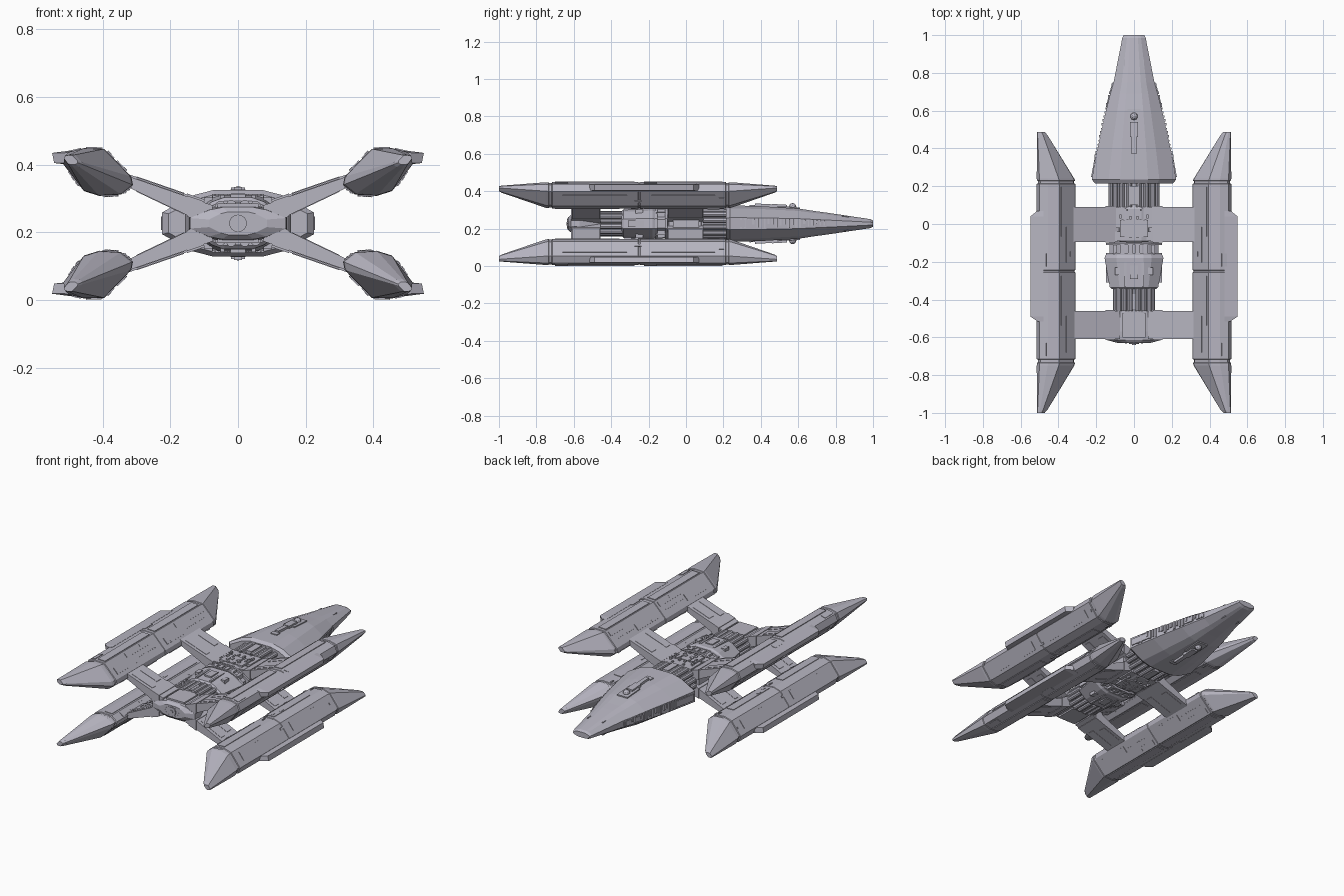
import bpy, bmesh, math, random
from mathutils import Vector

random.seed(4)
MID = 0.2265  # height of the symmetry plane; all parts are built around it

if "Cube" in bpy.data.objects:
    bpy.data.objects.remove(bpy.data.objects["Cube"], do_unlink=True)

grey = bpy.data.materials.new("pale_lavender_grey")
grey.use_nodes = True
COLOUR = (0.47, 0.46, 0.53, 1)
grey.diffuse_color = COLOUR
grey.node_tree.nodes["Principled BSDF"].inputs["Base Color"].default_value = COLOUR


def finish(name, bm, mirror=""):
    """Turn a bmesh into an object, mirrored over the named axes."""
    bmesh.ops.recalc_face_normals(bm, faces=bm.faces)
    mesh = bpy.data.meshes.new(name)
    bm.to_mesh(mesh)
    bm.free()
    mesh.materials.append(grey)
    obj = bpy.data.objects.new(name, mesh)
    obj.location.z = MID
    bpy.context.scene.collection.objects.link(obj)
    if mirror:
        mod = obj.modifiers.new("mirror", "MIRROR")
        mod.use_axis = ["x" in mirror, False, "z" in mirror]
        mod.use_mirror_merge = False
    return obj


def loft(bm, rings):
    """Skin a list of closed rings and cap both ends."""
    rows = [[bm.verts.new(p) for p in ring] for ring in rings]
    n = len(rows[0])
    for a, b in zip(rows, rows[1:]):
        for i in range(n):
            j = (i + 1) % n
            bm.faces.new((a[i], a[j], b[j], b[i]))
    bm.faces.new(rows[0])
    bm.faces.new(rows[-1])


def box(bm, x0, x1, y0, y1, z0, z1):
    loft(bm, [[(x0, y, z0), (x1, y, z0), (x1, y, z1), (x0, y, z1)] for y in (y0, y1)])


def tube(bm, x, z, y0, y1, r, sides=10):
    turn = [2 * math.pi * i / sides for i in range(sides)]
    loft(bm, [[(x + r * math.cos(a), y, z + r * math.sin(a)) for a in turn] for y in (y0, y1)])


def hull_ring(y, w, h):
    """Twelve-sided flattened hull section."""
    q = [(w, h * 0.33), (w * 0.6, h * 0.84), (w * 0.33, h)]
    half = q + [(-x, z) for x, z in reversed(q)]
    return [(x, y, z) for x, z in half + [(-x, -z) for x, z in half]]


def hull(name, stations):
    bm = bmesh.new()
    loft(bm, [hull_ring(*s) for s in stations])
    return finish(name, bm)


# ---- long tapered nose ----
NOSE = [(0.215, 0.205, 0.085), (0.235, 0.224, 0.098), (0.4, 0.193, 0.093), (0.6, 0.148, 0.081),
        (0.69, 0.125, 0.067), (0.75, 0.108, 0.059), (0.985, 0.062, 0.024), (1, 0.055, 0.016)]
hull("nose", NOSE)


def nose_size(y):
    for (y0, w0, h0), (y1, w1, h1) in zip(NOSE, NOSE[1:]):
        if y0 <= y <= y1:
            t = (y - y0) / (y1 - y0)
            return w0 + t * (w1 - w0), h0 + t * (h1 - h0)


# small machinery along the nose flanks
bm = bmesh.new()
for i in range(22):
    y = 0.29 + i * 0.021
    w, h = nose_size(y)
    size = random.uniform(0.004, 0.008)
    box(bm, w - 0.02, w + size * 0.8, y, y + size * 1.8, h * random.uniform(-0.3, 0), h * 0.3)
for y0, y1 in ((0.25, 0.38), (0.62, 0.68), (0.7, 0.75)):
    w0, h0 = nose_size(y0)
    w1, h1 = nose_size(y1)
    loft(bm, [[(w + a, y, h * 0.2 * s) for a, s in ((-0.02, -1), (0.006, -1), (0.006, 1), (-0.02, 1))]
              for y, w, h in ((y0, w0, h0), (y1, w1, h1))])
finish("nose_flank_details", bm, "x")

# turret with barrel, above and below the nose
bm = bmesh.new()
for half, y0, y1, lift in ((0.035, 0.49, 0.61, 0.007), (0.022, 0.34, 0.37, 0.005),
                           (0.012, 0.37, 0.5, 0.014), (0.02, 0.46, 0.54, 0.016)):
    tops = [(y, nose_size(y)[1]) for y in (y0, y1)]
    loft(bm, [[(-half, y, h - 0.01), (half, y, h - 0.01), (half, y, h + lift), (-half, y, h + lift)]
              for y, h in tops])
dome = bmesh.ops.create_icosphere(bm, subdivisions=2, radius=0.02)
bmesh.ops.translate(bm, verts=dome["verts"], vec=(0, 0.57, 0.09))
for x in (-0.05, 0.05):
    h = nose_size(0.86)[1] * 0.8
    box(bm, x - 0.003, x + 0.003, 0.83, 0.87, h - 0.01, h + 0.006)
finish("nose_turret", bm, "z")

# ---- central body ----
hull("front_neck_core", [(0.07, 0.115, 0.07), (0.225, 0.115, 0.07)])
hull("centre_block", [(-0.1, 0.10, 0.07), (-0.09, 0.12, 0.078), (0.08, 0.12, 0.078), (0.095, 0.10, 0.07)])
hull("ring_collar", [(-0.175, 0.13, 0.07), (-0.095, 0.13, 0.07)])
hull("engine_housing", [(-0.345, 0.118, 0.066), (-0.335, 0.128, 0.076), (-0.18, 0.156, 0.083),
                        (-0.165, 0.15, 0.076)])
hull("rear_neck_core", [(-0.47, 0.088, 0.055), (-0.34, 0.088, 0.055)])
hull("stern_block", [(-0.63, 0.085, 0.034), (-0.615, 0.142, 0.047), (-0.57, 0.145, 0.052),
                     (-0.46, 0.11, 0.056), (-0.45, 0.10, 0.05)])

# pipes running along both necks
bm = bmesh.new()
for y0, y1, s in ((0.09, 0.22, 1), (-0.46, -0.34, 0.8)):
    for x, z in ((0.025, 0.068), (0.065, 0.064), (0.1, 0.05), (0.12, 0.018)):
        tube(bm, x * s, z * s, y0, y1, 0.015)
finish("neck_pipes", bm, "xz")

# ribs wrapped around the collar
bm = bmesh.new()
for y in (-0.165, -0.112):
    loft(bm, [hull_ring(y + d, 0.148, 0.082) for d in (0, 0.012)])
for x in (-0.1, -0.06, -0.02, 0.02, 0.06, 0.1):
    z = 0.078 - max(0, abs(x) - 0.05) * 0.35
    for side in (-1, 1):
        box(bm, x - 0.011, x + 0.011, -0.16, -0.11, min(0, side * z), max(0, side * z))
finish("collar_ribs", bm)

# raised plates and small machinery on the body
bm = bmesh.new()
for x0, x1, y0, y1, z in ((0, 0.075, -0.07, 0.02, 0.082), (0.03, 0.095, -0.02, 0.09, 0.074),
                          (0.065, 0.1, -0.09, -0.04, 0.072), (0, 0.02, 0.1, 0.2, 0.088),
                          (0, 0.022, -0.29, -0.22, 0.087), (0.04, 0.052, -0.33, -0.2, 0.084),
                          (0.075, 0.1, -0.27, -0.23, 0.076), (0, 0.02, -0.45, -0.37, 0.062),
                          (0, 0.06, -0.6, -0.47, 0.058)):
    box(bm, x0, x1, y0, y1, 0.02, z)
for i in range(14):
    x, y = random.uniform(0.01, 0.07), random.uniform(-0.08, 0.07)
    box(bm, x, x + 0.01, y, y + random.uniform(0.008, 0.02), 0.05, 0.086)
finish("body_plates", bm, "xz")

# side ports and stern nozzle
bm = bmesh.new()
box(bm, 0.11, 0.135, -0.07, 0.07, -0.025, 0.025)
box(bm, 0.12, 0.148, -0.31, -0.21, -0.018, 0.018)
finish("side_ports", bm, "x")
bm = bmesh.new()
tube(bm, 0, 0, -0.636, -0.6, 0.026, 16)
tube(bm, 0, 0, -0.64, -0.6, 0.01, 12)
for i in range(12):
    a = i * math.pi / 6
    tube(bm, 0.045 * math.cos(a), 0.028 * math.sin(a), -0.633, -0.62, 0.0025, 6)
finish("stern_nozzle", bm)


# ---- four pairs of struts ----
def strut(bm, y0, y1, lift, x0=0.075, x1=0.335, grow=0.0):
    ring = []
    for x in (x0, x1):
        t = (x - 0.075) / 0.26
        ring.append((x, -0.012 + t * 0.124 + lift - grow, 0.053 + t * 0.09 + lift + grow))
    loft(bm, [[(x, y0, lo), (x, y1, lo), (x, y1, hi), (x, y0, hi)] for x, lo, hi in ring])


bm = bmesh.new()
for y0, y1, lift in ((-0.61, -0.46, 0), (-0.095, 0.09, 0.006)):
    strut(bm, y0, y1, lift)
    strut(bm, y0 - 0.004, y1 + 0.004, lift, 0.1, 0.15, 0.003)
    strut(bm, y0 + 0.02, y0 + 0.055, lift, 0.16, 0.3, 0.002)
    strut(bm, y1 - 0.06, y1 - 0.02, lift, 0.18, 0.29, 0.002)
finish("struts", bm, "xz")

# ---- four pods ----
POD = [(0.515, 0.173), (0.5, 0.211), (0.455, 0.222), (0.395, 0.22), (0.315, 0.138),
       (0.31, 0.113), (0.345, 0.085), (0.41, 0.081), (0.455, 0.095)]
TIP, CORE = (0.514, 0.196), (0.42, 0.155)


def pod_ring(y, s, about):
    return [(about[0] + (x - about[0]) * s, y, about[1] + (z - about[1]) * s) for x, z in POD]


bm = bmesh.new()
rings = [pod_ring(y, s, TIP) for y, s in ((-1, 0.2), (-0.985, 0.27), (-0.75, 0.97))]
rings += [pod_ring(y, s, CORE) for y, s in (
    (-0.735, 0.985), (-0.732, 0.94), (-0.718, 0.94), (-0.715, 1), (-0.256, 1), (-0.254, 0.96),
    (-0.246, 0.96), (-0.244, 1), (0.212, 1), (0.215, 0.94), (0.227, 0.94), (0.23, 0.985))]
rings += [pod_ring(y, s, TIP) for y, s in ((0.24, 0.97), (0.472, 0.27), (0.487, 0.2))]
loft(bm, rings)
finish("pods", bm, "xz")


def pod_plate(bm, side, u0, u1, y0, y1, thick=0.004):
    """Thin plate lying on one long flat of the pod."""
    a, b = Vector(POD[side]), Vector(POD[(side + 1) % len(POD)])
    out = Vector((b.y - a.y, a.x - b.x)).normalized()
    p, q = a.lerp(b, u0), a.lerp(b, u1)
    ring = [p - out * 0.005, q - out * 0.005, q + out * thick, p + out * thick]
    loft(bm, [[(v.x, y, v.y) for v in ring] for y in (y0, y1)])


# armour plates, dotted rows and small hatches
bm = bmesh.new()
for y0, y1 in ((-0.7, -0.275), (-0.225, 0.195)):
    mid = (y0 + y1) / 2
    pod_plate(bm, 2, 0.1, 0.9, y0, y1)
    pod_plate(bm, 3, 0.45, 0.8, y0 + 0.02, mid)
    pod_plate(bm, 3, 0.1, 0.35, mid - 0.05, y1, 0.003)
    pod_plate(bm, 5, 0.15, 0.85, y0 + 0.05, y1 - 0.05, 0.003)
    pod_plate(bm, 6, 0.15, 0.85, y0, y1 - 0.08, 0.003)
    pod_plate(bm, 8, 0.2, 0.75, y0 + 0.04, y1 - 0.04, 0.003)
    pod_plate(bm, 1, 0.2, 0.8, y0, y0 + 0.07, 0.003)
    for i in range(9):
        y = mid + 0.02 + i * 0.02
        pod_plate(bm, 3, 0.6, 0.64, y, y + 0.007, 0.002)
for i in range(16):
    y, u = random.uniform(-0.69, 0.18), random.uniform(0.1, 0.7)
    pod_plate(bm, random.choice((3, 5, 6, 8)), u, u + 0.12, y, y + 0.025, 0.005)
finish("pod_plates", bm, "xz")

# outer fin with bevelled ends
bm = bmesh.new()
loft(bm, [[(0.47, y, 0.17), (x, y, 0.178), (x + 0.006, y, 0.208), (0.48, y, 0.217)]
          for y, x in ((-0.515, 0.505), (-0.49, 0.543), (0.04, 0.543), (0.07, 0.505))])
finish("outer_fins", bm, "xz")
